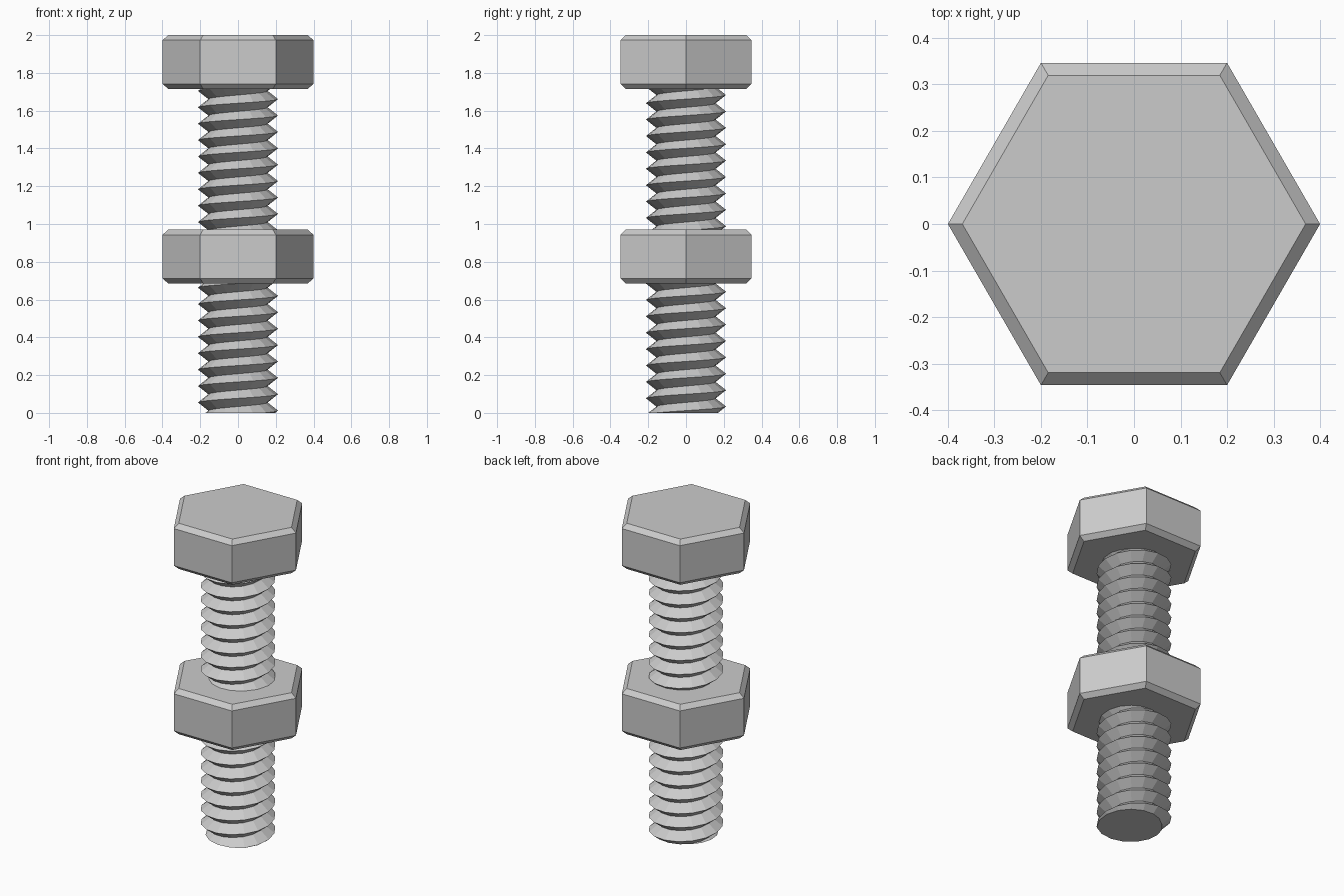
import bpy
import bmesh
from math import cos, sin, pi

cube = bpy.data.objects.get("Cube")
if cube:
    bpy.data.objects.remove(cube, do_unlink=True)

steel = bpy.data.materials.new("light_grey_steel")
steel.use_nodes = True
colour = (0.6, 0.6, 0.6, 1)
steel.diffuse_color = colour
steel.node_tree.nodes["Principled BSDF"].inputs["Base Color"].default_value = colour


def add_object(name, bm):
    bmesh.ops.recalc_face_normals(bm, faces=bm.faces)
    mesh = bpy.data.meshes.new(name)
    bm.to_mesh(mesh)
    bm.free()
    mesh.materials.append(steel)
    obj = bpy.data.objects.new(name, mesh)
    bpy.context.collection.objects.link(obj)
    return obj


def hex_block(name, bottom, top, radius=0.4, chamfer=0.027):
    """Hexagonal prism with chamfered top and bottom rims."""
    bm = bmesh.new()
    inner = radius - chamfer * 1.15
    rings = []
    for r, z in ((inner, bottom), (radius, bottom + chamfer),
                 (radius, top - chamfer), (inner, top)):
        rings.append([bm.verts.new((r * cos(i * pi / 3), r * sin(i * pi / 3), z))
                      for i in range(6)])
    for low, high in zip(rings, rings[1:]):
        for i in range(6):
            j = (i + 1) % 6
            bm.faces.new((low[i], low[j], high[j], high[i]))
    bm.faces.new(rings[0])
    bm.faces.new(rings[-1])
    return add_object(name, bm)


def threaded_rod(name, top, crest=0.212, root=0.157, pitch=0.0868,
                 first_crest=0.012, steps=16):
    """Right-handed V thread, trimmed flat and capped at both ends."""
    bm = bmesh.new()
    rows = 2 * int(top / pitch + 5)
    start = first_crest - 2 * pitch
    columns = []
    for i in range(steps):
        a = 2 * pi * i / steps
        column = []
        for k in range(rows + 2):
            r = root if k % 2 else crest
            z = start + pitch * (k / 2 + i / steps)
            column.append(bm.verts.new((r * cos(a), r * sin(a), z)))
        columns.append(column)
    # The last column joins the first one turn higher
    columns.append(columns[0][2:])
    for left, right in zip(columns, columns[1:]):
        for k in range(rows - 1):
            bm.faces.new((left[k], right[k], right[k + 1], left[k + 1]))
    for z, direction in ((0, -1), (top, 1)):
        cut = bmesh.ops.bisect_plane(
            bm, geom=bm.verts[:] + bm.edges[:] + bm.faces[:],
            plane_co=(0, 0, z), plane_no=(0, 0, direction), clear_outer=True)
        rim = [e for e in cut["geom_cut"] if isinstance(e, bmesh.types.BMEdge)]
        bmesh.ops.contextual_create(bm, geom=rim)
    return add_object(name, bm)


hex_block("bolt_head", 1.715, 2.0)
hex_block("hex_nut", 0.685, 0.97)
threaded_rod("threaded_shank", 1.76)
